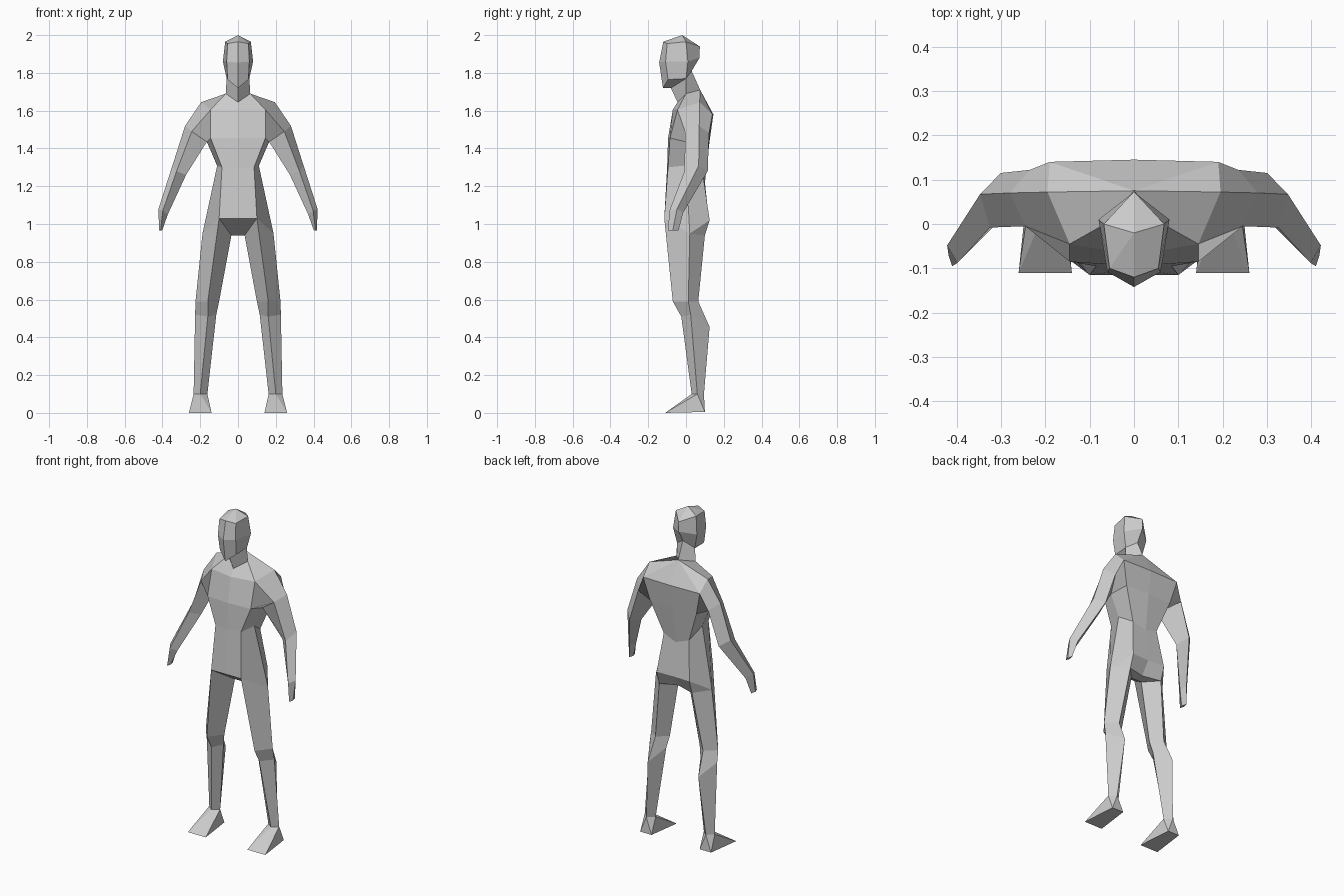
import bpy
import bmesh

if "Cube" in bpy.data.objects:
    bpy.data.objects.remove(bpy.data.objects["Cube"])

grey = bpy.data.materials.new("plain_grey")
grey.diffuse_color = (0.6, 0.6, 0.6, 1)
grey.use_nodes = True
grey.node_tree.nodes["Principled BSDF"].inputs["Base Color"].default_value = grey.diffuse_color


def finish(name, bm):
    """Turn a right-hand half into a mirrored, flat-shaded object."""
    mesh = bpy.data.meshes.new(name)
    bm.to_mesh(mesh)
    bm.free()
    mesh.materials.append(grey)
    obj = bpy.data.objects.new(name, mesh)
    bpy.context.collection.objects.link(obj)
    mod = obj.modifiers.new("mirror", 'MIRROR')
    mod.use_clip = True
    mod.merge_threshold = 0.001


def loft(name, sheets):
    """Skin sheets of (rows, wrap, skipped cells); rows run top to bottom."""
    bm = bmesh.new()
    verts = {}

    def vert(p):
        if p not in verts:
            verts[p] = bm.verts.new(p)
        return verts[p]

    for rows, wrap, skip in sheets:
        n = len(rows[0])
        for r in range(len(rows) - 1):
            for c in range(n if wrap else n - 1):
                if (r, c) in skip:
                    continue
                d = (c + 1) % n
                corners = (rows[r][c], rows[r + 1][c], rows[r + 1][d], rows[r][d])
                face = list(dict.fromkeys(vert(p) for p in corners))
                if len(face) > 2 and not bm.faces.get(face):
                    bm.faces.new(face)
    finish(name, bm)


# Shared joints
neck_f, neck_s, neck_b = (0, -.045, 1.645), (.065, 0, 1.69), (0, .075, 1.71)
chest_s, shoulder, back_s = (.145, -.045, 1.605), (.195, .072, 1.645), (.19, .14, 1.58)
pit_f, pit, pit_b = (.145, -.085, 1.455), (.165, 0, 1.435), (.155, .122, 1.44)
groin, hip, buttock = (.1, -.115, 1.03), (.188, .02, .95), (.11, .125, 1.02)
thigh_in, thigh_b = (.035, .02, .94), (.11, .1, .94)

# Head and neck: columns run front, front side, side, back
apex = (0, -.02, 2.0)
jaw_f, jaw_s, skull_b = (0, -.08, 1.72), (.06, 0, 1.77), (0, .03, 1.81)
loft("head", [([
    [apex] * 4,
    [(0, -.12, 1.965), (.055, -.1, 1.955), (.068, 0, 1.965), (0, .073, 1.94)],
    [(0, -.142, 1.855), (.06, -.108, 1.86), (.08, .01, 1.86), (0, .072, 1.88)],
    [(0, -.122, 1.72), (.055, -.095, 1.765), jaw_s, skull_b],
    [jaw_f, jaw_f, jaw_s, skull_b],
], False, ())])
loft("neck", [([[jaw_f, jaw_s, skull_b], [neck_f, neck_s, neck_b]], False, ())])

# Torso: columns run front, front side, side, back side, back
belly, tail, crotch, seat = (0, -.115, 1.03), (0, .122, 1.02), (0, .02, .94), (0, .07, .945)
loft("torso", [
    ([[neck_f, neck_s, neck_b, neck_b, neck_b],
      [(0, -.07, 1.605), chest_s, shoulder, back_s, (0, .145, 1.58)],
      [(0, -.095, 1.455), pit_f, pit, pit_b, (0, .125, 1.44)],
      [(0, -.1, 1.3), (.085, -.095, 1.3), (.11, 0, 1.31), (.085, .092, 1.25), (0, .1, 1.22)],
      [belly, groin, hip, buttock, tail]], False, {(1, 1), (1, 2)}),
    ([[belly, groin], [crotch, thigh_in]], False, ()),
    ([[hip, buttock, tail], [hip, thigh_b, seat]], False, ()),
    ([[thigh_b, seat], [thigh_in, crotch]], False, ()),
])

# Arm: columns run front, outer, back, back armpit, front armpit
loft("arm", [([
    [chest_s, shoulder, back_s, pit_b, pit_f],
    [(.245, -.005, 1.49), (.28, .07, 1.52), (.235, .122, 1.48), pit, pit],
    [(.325, -.008, 1.28), (.347, .067, 1.31), (.3, .115, 1.28)] + [(.275, .035, 1.26)] * 2,
    [(.398, -.088, 1.07), (.421, -.048, 1.08), (.39, -.015, 1.06)] + [(.372, -.05, 1.05)] * 2,
    [(.41, -.095, .965), (.418, -.07, .965), (.41, -.04, .965)] + [(.402, -.07, .965)] * 2,
    [(.41, -.068, .965)] * 5,
], True, {(0, 3)})])

# Leg: columns run front, outer, back, inner
ankle = [(.2, .03, .1), (.235, .06, .1), (.2, .095, .1), (.162, .06, .1)]
loft("leg", [([
    [groin, hip, thigh_b, thigh_in],
    [(.16, -.07, .59), (.225, .012, .59), (.16, .065, .59), (.1, .012, .59)],
    [(.16, -.025, .51), (.227, .025, .52), (.17, .125, .455), (.115, .025, .52)],
    ankle,
], True, ())])

# Foot: wedge wrapped between the ankle and the sole
bm = bmesh.new()
sole = [(.14, -.11, 0), (.26, -.11, 0), (.238, .1, .005), (.162, .1, .005)]
for p in ankle + sole:
    bm.verts.new(p)
bmesh.ops.convex_hull(bm, input=bm.verts[:])
bmesh.ops.recalc_face_normals(bm, faces=bm.faces[:])
finish("foot", bm)
